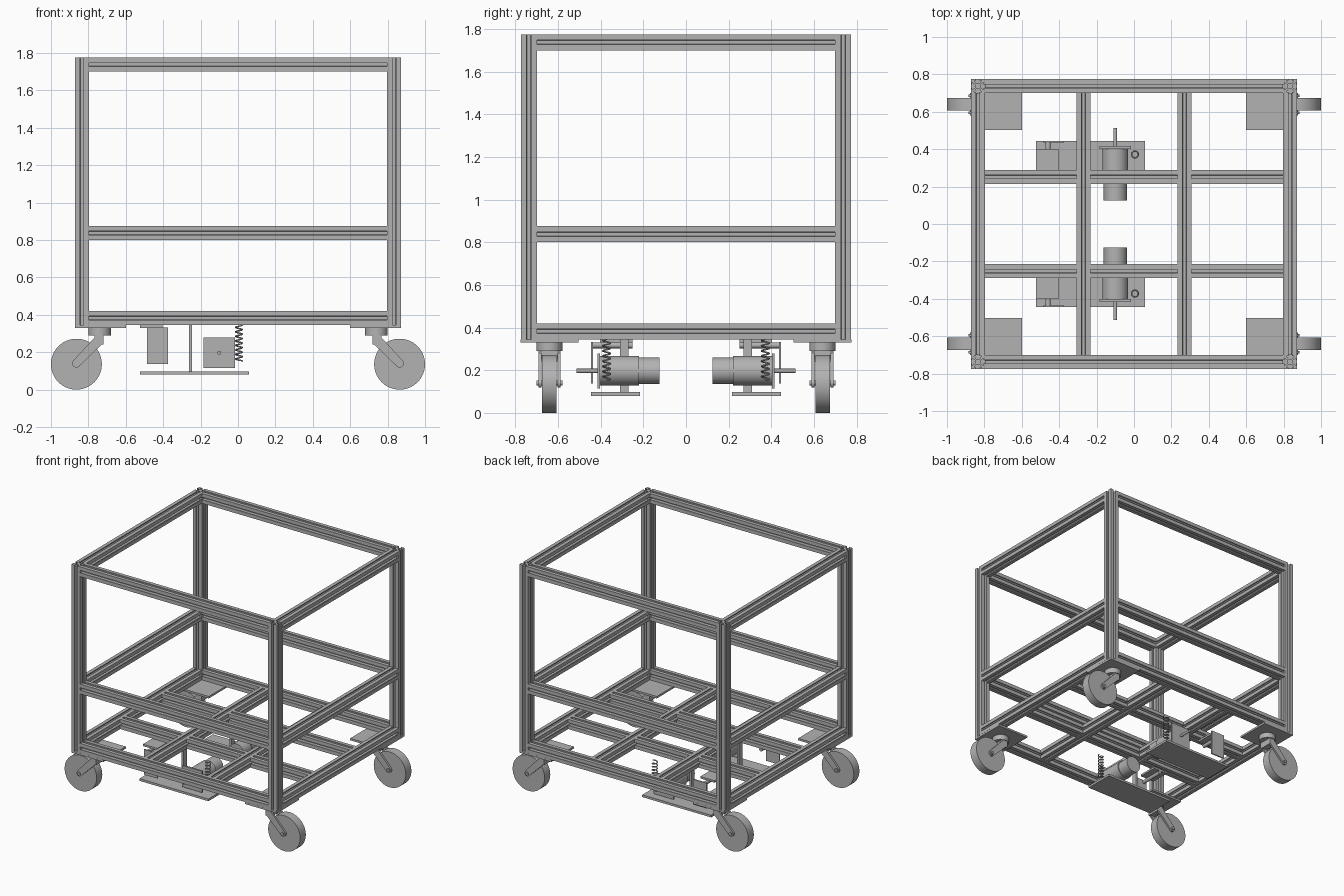
import bpy, bmesh, math
from mathutils import Matrix, Vector

cube = bpy.data.objects.get("Cube")
if cube:
    bpy.data.objects.remove(cube, do_unlink=True)

grey = bpy.data.materials.new("plain_grey")
grey.use_nodes = True
grey.diffuse_color = (0.45, 0.45, 0.45, 1)
grey.node_tree.nodes["Principled BSDF"].inputs["Base Color"].default_value = (0.45, 0.45, 0.45, 1)
meshes = []


def add_object(name, bm):
    bmesh.ops.recalc_face_normals(bm, faces=bm.faces)
    mesh = bpy.data.meshes.new(name)
    bm.to_mesh(mesh)
    bm.free()
    mesh.materials.append(grey)
    obj = bpy.data.objects.new(name, mesh)
    bpy.context.collection.objects.link(obj)
    meshes.append(obj)
    return obj


def box(name, low, high):
    low, high = Vector(low), Vector(high)
    size = Vector([abs(v) for v in high - low])
    bm = bmesh.new()
    bmesh.ops.create_cube(bm, size=1, matrix=Matrix.Translation((low + high) / 2) @ Matrix.Diagonal(size).to_4x4())
    return add_object(name, bm)


def cylinder(name, start, end, radius, sides=32):
    start, end = Vector(start), Vector(end)
    axis = end - start
    bm = bmesh.new()
    bmesh.ops.create_cone(bm, cap_ends=True, segments=sides, radius1=radius, radius2=radius, depth=axis.length,
                          matrix=Matrix.Translation((start + end) / 2) @ axis.to_track_quat("Z", "Y").to_matrix().to_4x4())
    return add_object(name, bm)


def extrude(name, points, offset):
    bm = bmesh.new()
    face = bm.faces.new([bm.verts.new(p) for p in points])
    new = bmesh.ops.extrude_face_region(bm, geom=[face])["geom"]
    bmesh.ops.translate(bm, vec=offset, verts=[g for g in new if isinstance(g, bmesh.types.BMVert)])
    return add_object(name, bm)


# Slotted bar profile: one side, turned four times
H = 0.0375
SIDE = [(H, -H), (H, -0.010), (0.031, -0.010), (0.031, -0.020), (0.014, -0.008),
        (0.014, 0.008), (0.031, 0.020), (0.031, 0.010), (H, 0.010)]


def bar(name, start, end):
    start, end = Vector(start), Vector(end)
    axis = end - start
    a = Vector((0, 1, 0)) if abs(axis.x) > abs(axis.y) + abs(axis.z) else Vector((1, 0, 0))
    b = axis.normalized().cross(a)
    points = []
    for turn in range(4):
        for u, v in SIDE:
            for _ in range(turn):
                u, v = -v, u
            points.append(start + a * u + b * v)
    return extrude(name, points, axis)


# Frame: posts, three rings of rails, and the floor grid
PX, PY = 0.835, 0.737
BASE, TOP = 0.345, 1.775
for sx in (-1, 1):
    for sy in (-1, 1):
        bar("corner_post", (sx * PX, sy * PY, BASE), (sx * PX, sy * PY, TOP))
for level, z in (("bottom", BASE + H), ("middle", 0.8375), ("top", TOP - H)):
    for s in (-1, 1):
        bar(level + "_long_rail", (H - PX, s * PY, z), (PX - H, s * PY, z))
        bar(level + "_side_rail", (s * PX, H - PY, z), (s * PX, PY - H, z))
GX, GY, GZ = 0.27, 0.252, BASE + H
for s in (-1, 1):
    bar("floor_beam", (s * GX, H - PY, GZ), (s * GX, PY - H, GZ))
    bar("floor_cross_middle", (H - GX, s * GY, GZ), (GX - H, s * GY, GZ))
    for t in (-1, 1):
        bar("floor_cross_end", (t * (GX + H), s * GY, GZ), (t * (PX - H), s * GY, GZ))


# Casters: mounting plate, swivel, fork and wheel
def caster(sx, sy):
    y = sy * 0.64

    def at(x, dy, z):
        return (sx * x, y + dy, z)

    box("caster_plate", (sx * 0.6, sy * 0.503, 0.33), (sx * 0.872, sy * 0.775, 0.345))
    cylinder("caster_swivel", at(0.74, 0, 0.29), at(0.74, 0, 0.33), 0.06)
    box("fork_crown", at(0.72, -0.052, 0.242), at(0.766, 0.052, 0.29))
    cylinder("wheel", at(0.864, -0.034, 0.136), at(0.864, 0.034, 0.136), 0.136, 64)
    cylinder("axle", at(0.864, -0.06, 0.14), at(0.864, 0.06, 0.14), 0.012, 16)
    for side in (-1, 1):
        inner, outer = side * 0.038, side * 0.052
        arm = [(0.766, 0.28), (0.88, 0.156), (0.849, 0.125), (0.72, 0.25)]
        extrude("fork_arm", [at(x, inner, z) for x, z in arm], (0, outer - inner, 0))
        cylinder("fork_end", at(0.864, inner, 0.14), at(0.864, outer, 0.14), 0.022, 24)


for sx in (-1, 1):
    for sy in (-1, 1):
        caster(sx, sy)


# Spring as a bevelled helix
def spring(x, y, low, high, turns):
    curve = bpy.data.curves.new("spring", "CURVE")
    curve.dimensions = "3D"
    curve.bevel_depth = 0.004
    curve.bevel_resolution = 1
    curve.use_fill_caps = True
    curve.materials.append(grey)
    steps = turns * 16
    line = curve.splines.new("POLY")
    line.points.add(steps)
    for i, point in enumerate(line.points):
        a = math.tau * i / 16
        point.co = (x + 0.018 * math.cos(a), y + 0.018 * math.sin(a), low + (high - low) * i / steps, 1)
    bpy.context.collection.objects.link(bpy.data.objects.new("spring", curve))


# Drive units hung under the floor, mirrored front to back
for s in (-1, 1):
    box("drive_base_plate", (-0.525, s * 0.215, 0.08), (0.06, s * 0.445, 0.097))
    box("drive_hanger", (-0.262, s * 0.27, 0.09), (-0.245, s * 0.31, BASE))
    cylinder("motor_rear", (-0.1, s * 0.125, 0.197), (-0.1, s * 0.23, 0.197), 0.062, 48)
    cylinder("motor_body", (-0.1, s * 0.22, 0.197), (-0.1, s * 0.405, 0.197), 0.069, 48)
    box("motor_flange", (-0.184, s * 0.402, 0.115), (-0.015, s * 0.416, 0.278))
    cylinder("motor_shaft", (-0.1, s * 0.41, 0.197), (-0.1, s * 0.513, 0.197), 0.01, 20)
    spring(0.005, s * 0.372, 0.152, BASE, 8)
    box("lever_mount", (-0.525, s * 0.25, 0.33), (-0.403, s * 0.402, BASE))
    cylinder("lever_pivot", (-0.46, s * 0.25, 0.317), (-0.46, s * 0.44, 0.317), 0.014, 20)
    box("lever_plate", (-0.487, s * 0.436, 0.138), (-0.373, s * 0.445, 0.332))

# Smooth round parts while keeping sharp edges
bpy.ops.object.select_all(action="DESELECT")
for obj in meshes:
    obj.select_set(True)
bpy.context.view_layer.objects.active = meshes[0]
bpy.ops.object.shade_smooth_by_angle(angle=math.radians(30))
